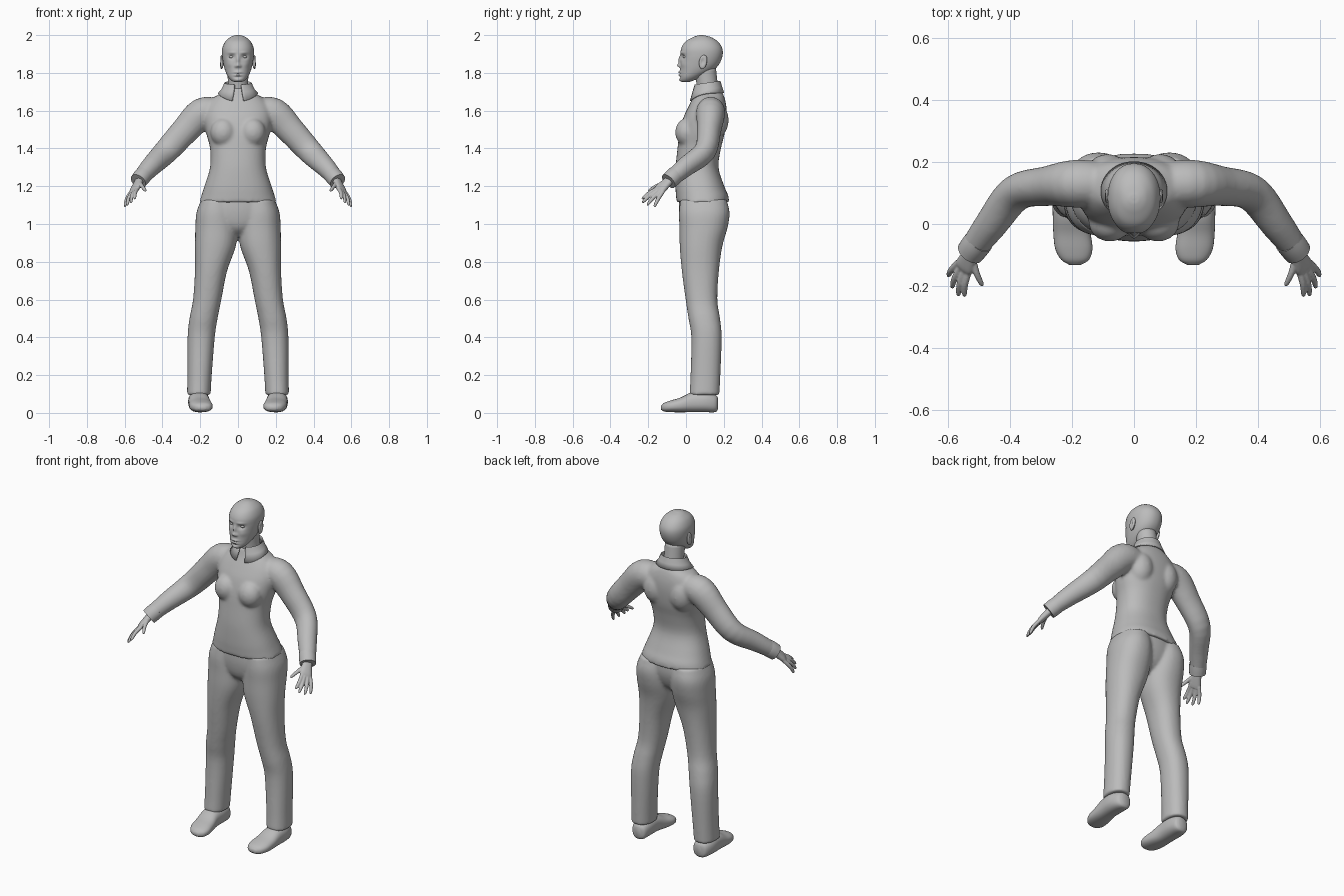
import bpy
import bmesh
import math
from mathutils import Vector, Matrix

if "Cube" in bpy.data.objects:
    bpy.data.objects.remove(bpy.data.objects["Cube"], do_unlink=True)

X, Y, Z = Vector((1, 0, 0)), Vector((0, 1, 0)), Vector((0, 0, 1))

grey = bpy.data.materials.new("plain_grey")
grey.use_nodes = True
grey.diffuse_color = (0.5, 0.5, 0.5, 1)
shader = next(n for n in grey.node_tree.nodes if n.type == "BSDF_PRINCIPLED")
shader.inputs["Base Color"].default_value = grey.diffuse_color


def spline(rows, steps):
    """Catmull-Rom through rows of numbers."""
    pts = [Vector(r) for r in rows]
    pts = [2 * pts[0] - pts[1]] + pts + [2 * pts[-1] - pts[-2]]
    out = []
    for a, b, c, d in zip(pts, pts[1:], pts[2:], pts[3:]):
        for i in range(steps):
            t = i / steps
            out.append(b + 0.5 * t * (c - a + t * (2 * a - 5 * b + 4 * c - d
                                                   + t * (3 * (b - c) + d - a))))
    return out + [pts[-2]]


def loft(bm, rings, axes=None, side=1, segs=32, steps=4, power=2.0):
    """Skin rings of (x, y, z, radius_u, radius_v); free tubes follow their path."""
    rows = spline(rings, steps)
    loops = []
    for i, r in enumerate(rows):
        c = Vector(r[:3])
        if axes:
            u, v = axes
        else:
            ahead, behind = rows[min(i + 1, len(rows) - 1)], rows[max(i - 1, 0)]
            tangent = Vector(ahead[:3]) - Vector(behind[:3])
            u = tangent.cross(Y).normalized()
            v = tangent.cross(u).normalized()
        loop = []
        for k in range(segs):
            a = math.tau * k / segs
            cu, sv = math.cos(a), math.sin(a)
            cu = math.copysign(abs(cu) ** (2 / power), cu)
            sv = math.copysign(abs(sv) ** (2 / power), sv)
            p = c + u * cu * max(r[3], 0.001) + v * sv * max(r[4], 0.001)
            loop.append(bm.verts.new((p.x * side, p.y, p.z)))
        loops.append(loop)
    for a, b in zip(loops, loops[1:]):
        for k in range(segs):
            n = (k + 1) % segs
            bm.faces.new((a[k], a[n], b[n], b[k]))
    bm.faces.new(loops[0])
    bm.faces.new(loops[-1])


def slab(z, x0, x1, front, back):
    """Horizontal ring from its extents."""
    return ((x0 + x1) / 2, (front + back) / 2, z, (x1 - x0) / 2, (back - front) / 2)


def ball(bm, centre, size):
    bmesh.ops.create_uvsphere(bm, u_segments=24, v_segments=16, radius=1,
                              matrix=Matrix.Translation(centre) @ Matrix.Diagonal((*size, 1)))


def finish(name, bm, voxel=0, relax=0):
    bmesh.ops.recalc_face_normals(bm, faces=bm.faces)
    mesh = bpy.data.meshes.new(name)
    bm.to_mesh(mesh)
    bm.free()
    mesh.materials.append(grey)
    mesh.shade_smooth()
    obj = bpy.data.objects.new(name, mesh)
    bpy.context.collection.objects.link(obj)
    if voxel:
        mod = obj.modifiers.new("merge", "REMESH")
        mod.mode, mod.voxel_size, mod.use_smooth_shade = "VOXEL", voxel, True
    if relax:
        mod = obj.modifiers.new("relax", "SMOOTH")
        mod.factor, mod.iterations = 0.5, relax
    return obj


# Jacket: torso, bust, shoulder blades and sleeves merged
bm = bmesh.new()
torso = [(1.115, .205, -.05, .228), (1.15, .194, -.053, .224), (1.2, .178, -.056, .203),
         (1.3, .148, -.055, .172), (1.4, .148, -.045, .185), (1.48, .168, -.035, .205),
         (1.56, .18, -.015, .215), (1.62, .17, .012, .214), (1.665, .135, .035, .205),
         (1.69, .095, .045, .195), (1.72, .065, .055, .175)]
loft(bm, [slab(z, -w, w, f, b) for z, w, f, b in torso], (X, Y), power=2.3, segs=48)
sleeve = [(.10, .13, 1.595, .07, .07), (.19, .13, 1.585, .083, .077),
          (.28, .122, 1.495, .074, .064), (.38, .1, 1.385, .066, .058),
          (.46, 0, 1.305, .054, .052), (.52, -.08, 1.238, .043, .043)]
for s in (1, -1):
    loft(bm, sleeve, side=s)
    ball(bm, (s * .078, .005, 1.485), (.068, .062, .075))
    ball(bm, (s * .085, .15, 1.55), (.075, .076, .1))
finish("jacket", bm, .009, 6)

# Trousers: pelvis and legs merged
bm = bmesh.new()
pelvis = [(.935, .05, .03, .13), (.97, .13, -.01, .17), (1.01, .19, -.028, .195),
          (1.07, .213, -.037, .212), (1.14, .19, -.037, .212)]
loft(bm, [slab(z, -w, w, f, b) for z, w, f, b in pelvis], (X, Y), segs=48)
leg = [(.095, .145, .27, .018, .177), (.2, .139, .268, .024, .182),
       (.4, .123, .267, .028, .189), (.5, .108, .257, .013, .18),
       (.6, .088, .238, -.002, .166), (.75, .058, .228, -.022, .174),
       (.88, .012, .228, -.033, .192), (.98, .002, .226, -.035, .22),
       (1.06, .008, .22, -.037, .231), (1.13, .02, .195, -.03, .215)]
for s in (1, -1):
    loft(bm, [slab(*r) for r in leg], (X, Y), side=s, power=2.2)
finish("trousers", bm, .009, 5)

# Sleeve cuffs
bm = bmesh.new()
cuff = [(.497, -.053, 1.263, .046, .046), (.512, -.071, 1.246, .047, .047),
        (.528, -.092, 1.226, .045, .045)]
for s in (1, -1):
    loft(bm, cuff, side=s, steps=2)
cuffs = finish("sleeve_cuffs", bm)

# Folded shirt collar, open at the front
bm = bmesh.new()
rows = []
for i in range(41):
    a = math.radians(-166 + 332 * i / 40)
    sx, cy = math.sin(a), math.cos(a)
    front = (1 - cy) / 2
    dip = front ** 4
    rows.append([bm.verts.new(p) for p in (
        (.064 * sx, .113 + .063 * cy, 1.735 - .015 * front),
        (.072 * sx, .113 + .069 * cy, 1.758 - .02 * front),
        (.088 * sx, .112 + .08 * cy, 1.725 - .025 * front),
        (.106 * sx + .018 * sx * dip, .11 + .092 * cy, 1.695 - .045 * dip))])
for a, b in zip(rows, rows[1:]):
    for k in range(3):
        bm.faces.new((a[k], a[k + 1], b[k + 1], b[k]))
collar = finish("collar", bm)
collar.modifiers.new("cloth", "SOLIDIFY").thickness = .006

# Neck
bm = bmesh.new()
loft(bm, [(0, .122, 1.65, .058, .058), (0, .112, 1.74, .054, .056),
          (0, .1, 1.83, .056, .058)], (X, Y))
finish("neck", bm)

# Head, with facial features pushed in and out of the front
bm = bmesh.new()
skull = [(1.752, .02, -.022, .02), (1.76, .036, -.03, .045), (1.78, .053, -.033, .085),
         (1.81, .067, -.032, .14), (1.845, .077, -.03, .175), (1.89, .084, -.029, .193),
         (1.93, .083, -.025, .192), (1.965, .068, -.003, .17), (1.988, .043, .035, .135),
         (1.998, .02, .062, .1), (2, .004, .08, .086)]
loft(bm, [slab(z, -w, w, f, b) for z, w, f, b in skull], (X, Y), segs=112, steps=8, power=2.15)
features = {  # x, z, spread x, spread z, push along y
    "eye_socket": (.034, 1.885, .017, .012, .013),
    "brow": (.032, 1.907, .02, .006, -.005),
    "nose_bridge": (0, 1.868, .008, .022, -.011),
    "nose_tip": (0, 1.84, .011, .01, -.015),
    "nostril": (.012, 1.835, .007, .007, -.006),
    "cheek": (.045, 1.845, .018, .016, -.004),
    "upper_lip": (0, 1.803, .02, .006, -.008),
    "lower_lip": (0, 1.788, .017, .005, -.007),
    "mouth_line": (0, 1.7955, .022, .0025, .005),
    "chin_fold": (0, 1.777, .02, .005, .004),
    "chin": (0, 1.762, .018, .009, -.005)}
for v in bm.verts:
    if v.co.y < .05:
        x, z = abs(v.co.x), v.co.z
        v.co.y += sum(push * math.exp(-((x - fx) / sx) ** 2 - ((z - fz) / sz) ** 2)
                      for fx, fz, sx, sz, push in features.values())
finish("head", bm)

# Eyes and ears
bm = bmesh.new()
for s in (1, -1):
    ball(bm, (s * .034, .0, 1.885), (.0145, .016, .009))
finish("eyes", bm)
bm = bmesh.new()
for s in (1, -1):
    start = len(bm.verts)
    ball(bm, (s * .087, .09, 1.857), (.011, .021, .037))
    bm.verts.ensure_lookup_table()
    for v in bm.verts[start:]:
        # hollow of the ear, and a narrower lobe
        dy, dz = (v.co.y - .088) / .011, (v.co.z - 1.86) / .02
        if abs(v.co.x) > .087:
            v.co.x -= s * .01 * math.exp(-dy * dy - dz * dz)
        v.co.y += .1 * (v.co.z - 1.857)
finish("ears", bm)

# Hands: palm, four fingers and thumb merged
bm = bmesh.new()
across = Vector((.04, .035, -.025)).normalized()
along = Vector((.03, -.07, -.06))
through = along.cross(across).normalized()
palm = [(.517, -.075, 1.242, .024, .02), (.53, -.105, 1.215, .029, .019),
        (.545, -.135, 1.187, .035, .016), (.551, -.149, 1.172, .031, .011)]
fingers = [((.531, -.152, 1.186), (.546, -.234, 1.132)),
           ((.544, -.148, 1.178), (.566, -.232, 1.112)),
           ((.557, -.14, 1.169), (.586, -.206, 1.098)),
           ((.568, -.128, 1.161), (.598, -.168, 1.09)),
           ((.517, -.115, 1.215), (.487, -.2, 1.173))]
for s in (1, -1):
    loft(bm, palm, (across, through), side=s, power=2.4)
    for base, tip in fingers:
        a, b = Vector(base), Vector(tip)
        path = []
        for t, r in ((-.15, .011), (.45, .0105), (.8, .009), (.95, .0065), (1, .002)):
            p = a.lerp(b, t) + Vector((.006, 0, .006)) * math.sin(math.pi * max(t, 0))
            path.append((*p, r, r))
        loft(bm, path, side=s, segs=14, steps=3)
finish("hands", bm, .0035, 3)

# Shoes
bm = bmesh.new()
shoe = [(.2, .17, .05, .022, .03), (.203, .155, .05, .044, .046), (.207, .1, .058, .056, .054),
        (.206, .03, .056, .056, .052), (.2, -.03, .042, .06, .039),
        (.194, -.08, .035, .06, .031), (.19, -.115, .03, .045, .023),
        (.19, -.132, .027, .018, .01)]
for s in (1, -1):
    loft(bm, shoe, (X, Z), side=s, power=2.4)
for v in bm.verts:
    v.co.z = max(v.co.z, 0)
finish("shoes", bm)

# Keep the hard rims of the cuffs and shirt collar
for obj in (cuffs, collar):
    bpy.context.view_layer.objects.active = obj
    obj.select_set(True)
bpy.ops.object.shade_smooth_by_angle(angle=math.radians(50))
